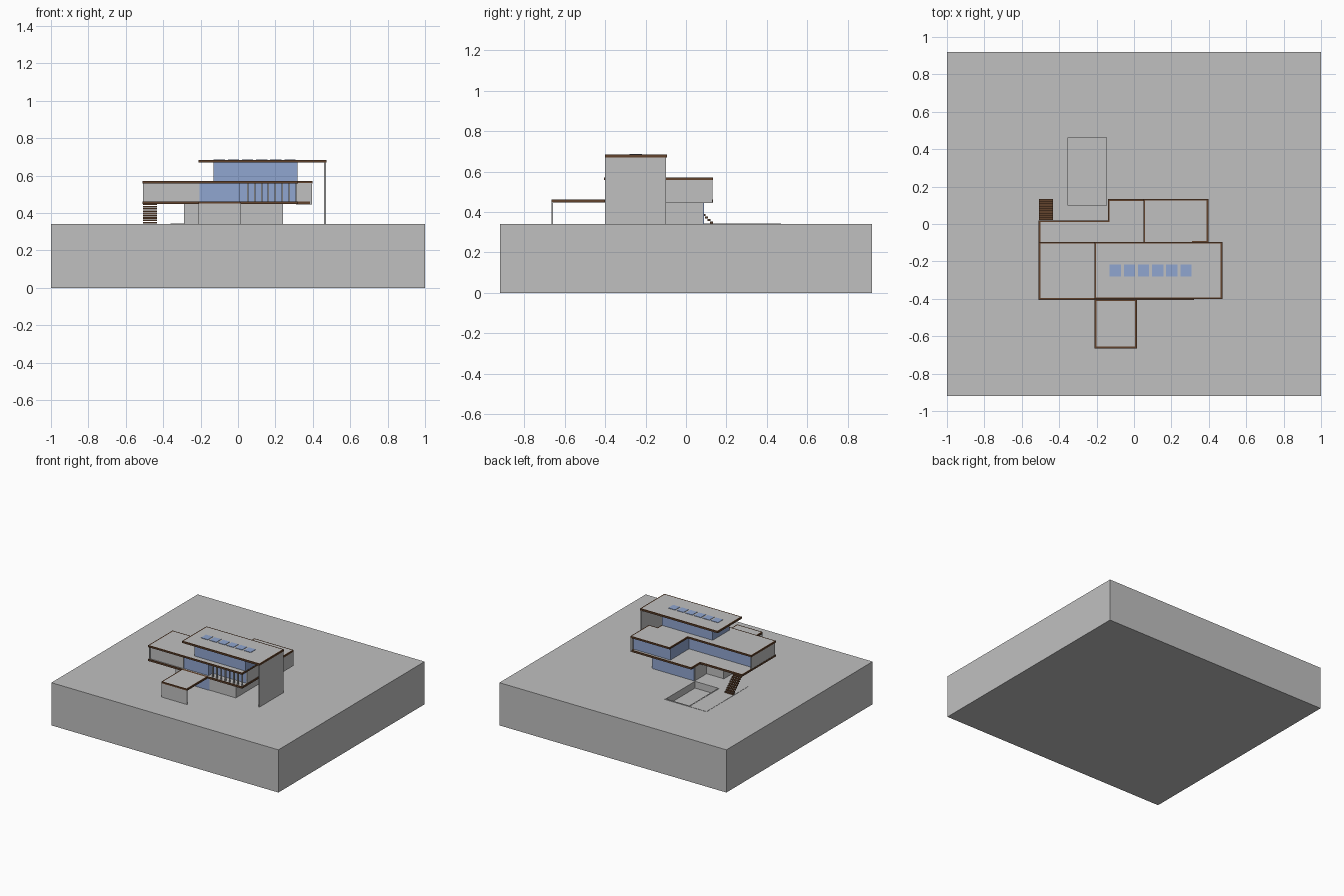
import bpy, bmesh

if "Cube" in bpy.data.objects:
    bpy.data.objects.remove(bpy.data.objects["Cube"])


def material(name, rgb):
    m = bpy.data.materials.new(name)
    m.diffuse_color = (*rgb, 1)
    m.use_nodes = True
    m.node_tree.nodes["Principled BSDF"].inputs["Base Color"].default_value = m.diffuse_color
    return m


GRAY = material("concrete_gray", (0.53, 0.53, 0.53))
BLUE = material("glass_blue", (0.28, 0.38, 0.63))
BROWN = material("wood_brown", (0.12, 0.055, 0.025))


def finish(name, bm, mats):
    bmesh.ops.recalc_face_normals(bm, faces=bm.faces)
    me = bpy.data.meshes.new(name)
    bm.to_mesh(me)
    bm.free()
    for m in mats:
        me.materials.append(m)
    ob = bpy.data.objects.new(name, me)
    bpy.context.collection.objects.link(ob)
    return ob


def box(name, x, y, z, mat):
    bm = bmesh.new()
    bmesh.ops.create_cube(bm, size=1)
    for v in bm.verts:
        for i, (a, b) in enumerate((x, y, z)):
            v.co[i] = b if v.co[i] > 0 else a
    return finish(name, bm, [mat])


def trimmed_slab(name, outline, z0, z1, rim=0.009):
    """Flat slab with wooden edges and a gray panel above and below."""
    bm = bmesh.new()
    bottom = bm.faces.new([bm.verts.new((x, y, z0)) for x, y in outline])
    ext = bmesh.ops.extrude_face_region(bm, geom=[bottom], use_keep_orig=True)
    for v in ext["geom"]:
        if isinstance(v, bmesh.types.BMVert):
            v.co.z = z1
    bmesh.ops.recalc_face_normals(bm, faces=bm.faces)
    for f in [f for f in bm.faces if abs(f.normal.z) > 0.9]:
        f.material_index = 1
        ring = bmesh.ops.inset_region(bm, faces=[f], thickness=rim, use_even_offset=True)
        for r in ring["faces"]:
            r.material_index = 0
    return finish(name, bm, [BROWN, GRAY])


def rect(x0, x1, y0, y1):
    return [(x0, y0), (x1, y0), (x1, y1), (x0, y1)]


G = 0.34  # ground level

# Ground block and patio with a sunken pool
ground = box("ground_block", (-1, 1), (-0.92, 0.92), (0, G), GRAY)
patio = box("patio", (-0.51, -0.14), (-0.06, 0.47), (G - 0.01, G + 0.002), GRAY)
cutter = box("pool_cutter", (-0.352, -0.148), (0.098, 0.462), (G - 0.05, G + 0.1), GRAY)
cutter.hide_render = True
cutter.hide_viewport = True
for ob in (ground, patio):
    mod = ob.modifiers.new("pool", "BOOLEAN")
    mod.operation = "DIFFERENCE"
    mod.solver = "EXACT"
    mod.object = cutter
# Pool rim
for n, x, y in (("left", (-0.36, -0.352), (0.09, 0.47)), ("right", (-0.148, -0.14), (0.09, 0.47)),
                ("front", (-0.352, -0.148), (0.09, 0.098)), ("back", (-0.352, -0.148), (0.462, 0.47))):
    box("pool_rim_" + n, x, y, (G - 0.03, G + 0.004), GRAY)

# Ground storey
box("ground_storey_left", (-0.29, -0.14), (-0.37, -0.06), (G, 0.45), GRAY)
box("ground_storey_main", (-0.14, 0.24), (-0.37, 0.085), (G, 0.45), GRAY)
box("ground_front_window", (-0.205, 0.01), (-0.374, -0.368), (G, 0.45), BLUE)
box("ground_back_window", (-0.135, 0.235), (0.083, 0.089), (G, 0.45), BLUE)

# Porch
box("porch_wall", (-0.21, 0.015), (-0.665, -0.657), (G, 0.45), GRAY)
trimmed_slab("porch_roof", rect(-0.21, 0.015, -0.665, -0.404), 0.448, 0.462)

# Upper floor slab with back terrace
trimmed_slab("upper_floor", [(-0.51, -0.405), (0.32, -0.405), (0.32, -0.1), (0.386, -0.1),
                             (0.386, 0.133), (-0.14, 0.133), (-0.14, 0.02), (-0.51, 0.02)], 0.448, 0.462)

# Middle storey walls and glass
MID = (0.46, 0.56)
box("middle_left_wall", (-0.508, -0.498), (-0.395, -0.1), MID, GRAY)
box("middle_front_wall", (-0.5, -0.205), (-0.39, -0.38), MID, GRAY)
box("middle_front_window", (-0.205, 0.012), (-0.386, -0.38), MID, BLUE)
box("middle_window_return", (0.006, 0.012), (-0.386, -0.33), MID, BLUE)
box("balcony_window", (0.006, 0.312), (-0.336, -0.33), MID, BLUE)
box("middle_right_wall", (0.306, 0.314), (-0.336, -0.1), MID, GRAY)
box("middle_back_window", (-0.5, 0.06), (-0.13, -0.124), MID, BLUE)
box("wing_right_wall", (0.386, 0.396), (-0.1, 0.13), (0.446, 0.56), GRAY)
box("wing_front_wall", (0.31, 0.39), (-0.1, -0.09), (0.446, 0.56), GRAY)
box("wing_back_window", (0.06, 0.388), (0.104, 0.11), MID, BLUE)
box("wing_left_window", (0.06, 0.066), (-0.13, 0.11), MID, BLUE)

# Balcony slats
for i in range(8):
    x = 0.052 + i * 0.037
    box(f"balcony_slat_{i + 1}", (x - 0.004, x + 0.004), (-0.396, -0.384), MID, GRAY)

# Middle roof
trimmed_slab("middle_roof", [(-0.51, -0.405), (0.32, -0.405), (0.32, -0.1), (0.397, -0.1),
                             (0.397, 0.134), (0.05, 0.134), (0.05, -0.095), (-0.51, -0.095)], 0.558, 0.571)

# Top storey, roof, tall side wall and skylights
box("top_storey_glass", (-0.13, 0.318), (-0.36, -0.15), (0.57, 0.672), BLUE)
trimmed_slab("top_roof", rect(-0.212, 0.472, -0.402, -0.095), 0.67, 0.684)
box("tall_side_wall", (0.46, 0.47), (-0.4, -0.098), (G, 0.672), GRAY)
for i in range(6):
    x = -0.13 + i * 0.0756
    box(f"skylight_{i + 1}", (x, x + 0.06), (-0.28, -0.217), (0.682, 0.687), BLUE)

# Open staircase up to the terrace
N = 9
for i in range(N):
    y = 0.133 - i * 0.0122
    z = G + 0.004 + i * 0.0122
    box(f"stair_tread_{i + 1}", (-0.508, -0.434), (y - 0.015, y), (z, z + 0.009), BROWN)
